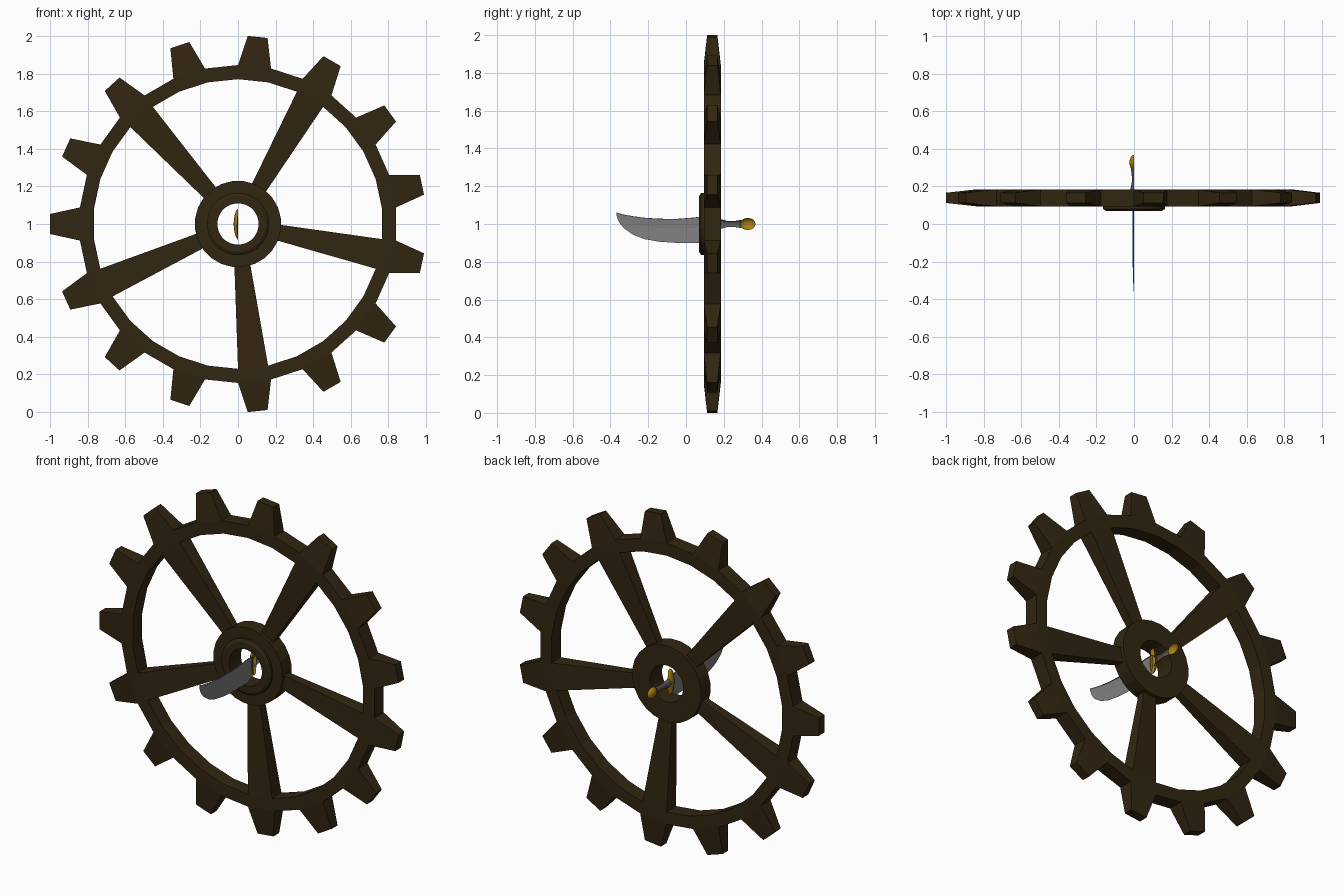
import bpy, bmesh, math
from mathutils import Vector

if "Cube" in bpy.data.objects:
    bpy.data.objects.remove(bpy.data.objects["Cube"])

CY = 0.139          # wheel centre depth
AXIS = Vector((0, CY, 1))


def material(name, rgb):
    m = bpy.data.materials.new(name)
    m.diffuse_color = (*rgb, 1)
    m.use_nodes = True
    m.node_tree.nodes["Principled BSDF"].inputs["Base Color"].default_value = m.diffuse_color
    return m


BROWN = material("dark brown", (0.032, 0.019, 0.0055))
STEEL = material("steel grey", (0.21, 0.21, 0.21))
GOLD = material("gold", (0.40, 0.21, 0.004))
GRIP = material("grip grey", (0.11, 0.10, 0.09))


def finish(name, bm, mat, smooth=False):
    me = bpy.data.meshes.new(name)
    bm.to_mesh(me)
    bm.free()
    me.materials.append(mat)
    for p in me.polygons:
        p.use_smooth = smooth
    ob = bpy.data.objects.new(name, me)
    bpy.context.collection.objects.link(ob)
    return ob


def lathe(bm, profile, n, offset=0.0, closed=True):
    """Revolve (radius, y) points about the wheel axis; returns faces as [segment][side]."""
    rings = []
    for i in range(n):
        a = 2 * math.pi * i / n + offset
        rings.append([bm.verts.new((r * math.cos(a), y, 1 + r * math.sin(a))) for r, y in profile])
    m = len(profile)
    out = []
    for i in range(n):
        p, q = rings[i], rings[(i + 1) % n]
        out.append([bm.faces.new((p[j], p[(j + 1) % m], q[(j + 1) % m], q[j]))
                    for j in range(m if closed else m - 1)])
    return out


def pull(bm, face, radius, scale):
    """Extrude a rim face along its radius and taper it."""
    c = face.calc_center_median()
    new = bmesh.ops.extrude_discrete_faces(bm, faces=[face])["faces"][0]
    d = (c - AXIS).normalized()
    for v in new.verts:
        v.co = AXIS + d * radius + (v.co - c) * scale


# Rim with teeth and spokes pulled out of its faces
bm = bmesh.new()
y0, y1 = CY - 0.045, CY + 0.045
segs = lathe(bm, [(0.77, y0), (0.845, y0), (0.845, y1), (0.77, y1)], 30, math.radians(-6))
for k, f in enumerate(segs):
    outer, inner = f[1], f[3]
    if k % 2:
        pull(bm, outer, 1.0, 0.6)
    if k % 6 == 5:
        pull(bm, inner, 0.19, 0.5)
bmesh.ops.recalc_face_normals(bm, faces=bm.faces)
finish("toothed_wheel", bm, BROWN)

# Hub with a raised front collar and a round hole
bm = bmesh.new()
lathe(bm, [(0.11, 0.07), (0.15, 0.07), (0.166, 0.08), (0.166, y0), (0.23, y0),
           (0.23, y1), (0.11, y1)], 24, math.radians(7.5))
bmesh.ops.recalc_face_normals(bm, faces=bm.faces)
finish("hub", bm, BROWN)

# Curved blade: one-sided shell, rows are (y, bottom z, top z)
bm = bmesh.new()
rows = [(-0.368, 1.045, 1.06), (-0.355, 1.01, 1.056), (-0.33, 0.978, 1.049), (-0.28, 0.943, 1.04),
        (-0.22, 0.92, 1.032), (-0.14, 0.906, 1.027), (-0.05, 0.90, 1.026), (0.04, 0.90, 1.033),
        (0.09, 0.90, 1.04), (0.15, 0.93, 1.04)]
prev = None
for i, (y, lo, hi) in enumerate(rows):
    t = min(1, i / 4)
    cur = [bm.verts.new((x * t, y, z)) for x, z in
           ((0, lo), (-0.007, lo + (hi - lo) * 0.6), (-0.005, hi), (0, hi + 0.001))]
    if prev:
        for j in range(3):
            bm.faces.new((prev[j], prev[j + 1], cur[j + 1], cur[j]))
    prev = cur
finish("blade", bm, STEEL)


def half_round(name, profile, mat, depth=0.75, n=8):
    """Half-revolved body on the -x side; profile is (y, z half-height)."""
    bm = bmesh.new()
    prev = None
    for y, r in profile:
        cur = [bm.verts.new((-r * depth * math.sin(math.pi * i / n), y,
                             1 + r * math.cos(math.pi * i / n))) for i in range(n + 1)]
        if prev:
            for i in range(n):
                bm.faces.new((prev[i], prev[i + 1], cur[i + 1], cur[i]))
        prev = cur
    bmesh.ops.remove_doubles(bm, verts=bm.verts, dist=0.0002)
    bmesh.ops.recalc_face_normals(bm, faces=bm.faces)
    return finish(name, bm, mat, True)


# Grip, pommel and guard
half_round("grip", [(0.16, 0.03), (0.19, 0.024), (0.22, 0.016), (0.25, 0.015), (0.275, 0.019),
                    (0.295, 0.022)], GRIP)
half_round("pommel", [(0.327 - 0.041 * math.cos(math.pi * i / 8),
                       0.032 * math.sin(math.pi * i / 8)) for i in range(9)], GOLD)
half_round("guard", [(0.135, 0.0), (0.138, 0.07), (0.155, 0.08), (0.172, 0.07), (0.175, 0.0)],
           GOLD, 0.28)
